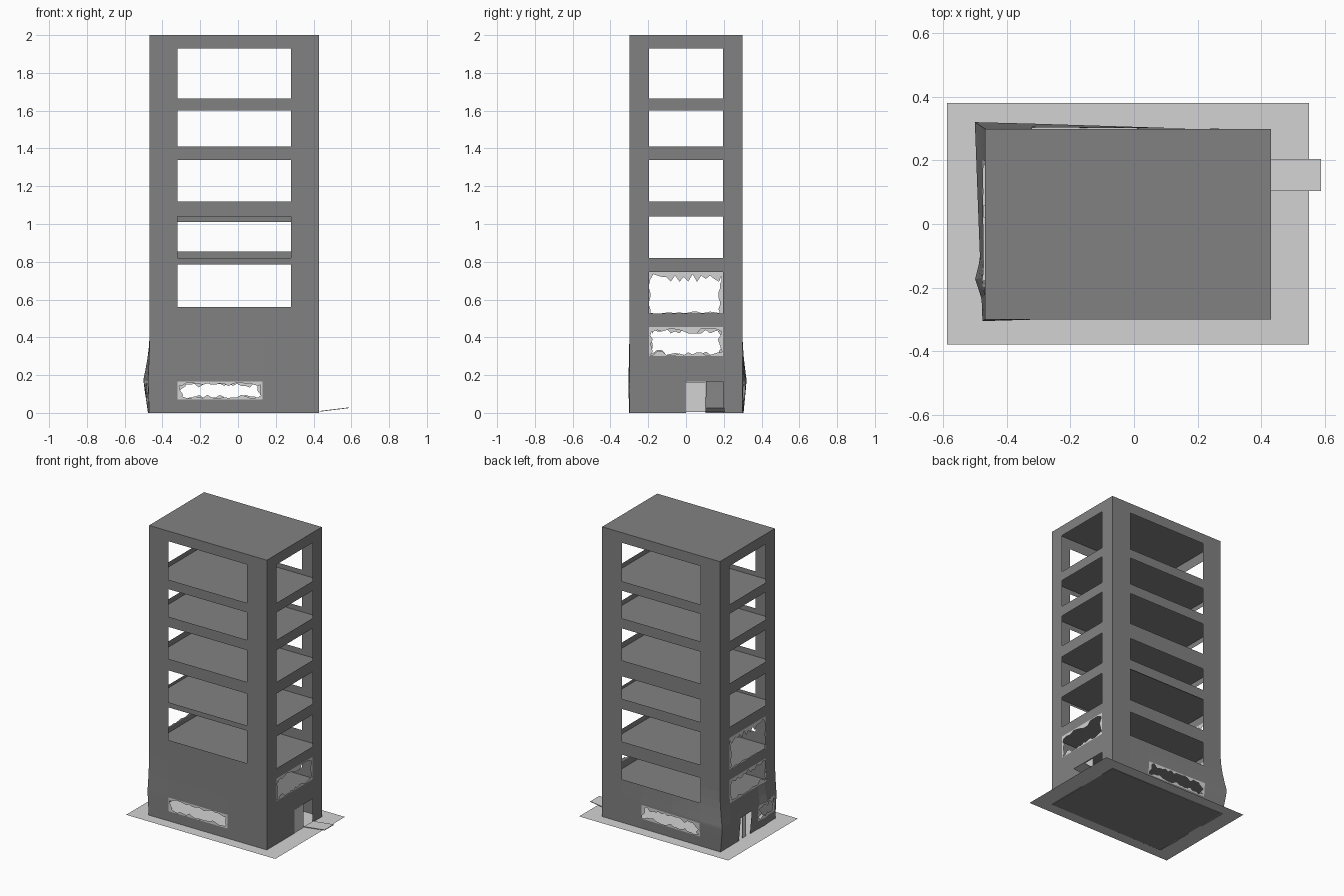
import bpy, bmesh, math, random

if "Cube" in bpy.data.objects:
    bpy.data.objects.remove(bpy.data.objects["Cube"])
random.seed(4)

X0, X1, Y0, Y1 = -0.468, 0.43, -0.3, 0.299


def material(name, value):
    m = bpy.data.materials.new(name)
    m.diffuse_color = (value, value, value, 1)
    m.use_nodes = True
    m.node_tree.nodes["Principled BSDF"].inputs["Base Color"].default_value = m.diffuse_color
    return m


CONCRETE = material("dark_concrete", 0.222)
PALE = material("pale_grey", 0.65)


def finish(name, bm, mat):
    me = bpy.data.meshes.new(name)
    bm.to_mesh(me)
    bm.free()
    me.materials.append(mat)
    ob = bpy.data.objects.new(name, me)
    bpy.context.collection.objects.link(ob)
    return ob


def box(name, x, y, z, mat):
    bm = bmesh.new()
    bmesh.ops.create_cube(bm, size=1)
    for v in bm.verts:
        v.co = [lo + (c + 0.5) * (hi - lo) for c, (lo, hi) in zip(v.co, (x, y, z))]
    return finish(name, bm, mat)


def sheet(name, x, y, z, mat):
    """Thin horizontal sheet."""
    bm = bmesh.new()
    corners = ((x[0], y[0]), (x[1], y[0]), (x[1], y[1]), (x[0], y[1]))
    bm.faces.new([bm.verts.new((*c, z)) for c in corners])
    return finish(name, bm, mat)


def clamp(t):
    return max(0.0, min(1.0, t))


def bulge(x, y, z):
    """Crumpled lower storey, strongest at the back left corner."""
    p = clamp((z + 0.06) / 0.22) if z < 0.18 else clamp((0.41 - z) / 0.23) ** 1.6
    left = clamp((-x - 0.3) / 0.168)
    back = clamp(y / 0.299)
    dent = 0.018 * clamp(1 - abs(y + 0.17) / 0.06)
    dx = -p * left * (0.008 + 0.024 * (y - Y0) / 0.6 + dent)
    dy = p * back * 0.021 * clamp((0.2 - x) / 0.67)
    dy -= p * clamp(-y / 0.3) * 0.005 * left
    return x + dx, y + dy, z


def wall(name, place, span, openings, flip):
    """Sheet wall on a grid, leaving out the cells inside the openings."""
    us, zs = set(span), {0, 2}
    for a, b, c, d in openings:
        us |= {a, b}
        zs |= {c, d}
    us |= {-0.23, -0.17, -0.11} if flip else set()
    zs |= {0.05, 0.12, 0.18, 0.23, 0.29, 0.35, 0.41}
    us, zs = sorted(us), sorted(zs)
    bm = bmesh.new()
    grid = [[bm.verts.new(bulge(*place(u, z))) for z in zs] for u in us]
    for i in range(len(us) - 1):
        for j in range(len(zs) - 1):
            u, z = (us[i] + us[i + 1]) / 2, (zs[j] + zs[j + 1]) / 2
            if any(a < u < b and c < z < d for a, b, c, d in openings):
                continue
            q = [grid[i][j], grid[i + 1][j], grid[i + 1][j + 1], grid[i][j + 1]]
            bm.faces.new(q[::-1] if flip else q)
    loose = [v for v in bm.verts if not v.link_faces]
    bmesh.ops.delete(bm, geom=loose, context='VERTS')
    return finish(name, bm, CONCRETE)


def broken_glass(name, place, opening, low, high_u, top, low_u):
    """Jagged ring of glass; one depth for each side of the opening."""
    a, b, c, d = opening
    w, h = b - a, d - c
    nu, nz = max(6, int(w / 0.022)), max(4, int(h / 0.022))
    rim = [(a + w * i / nu, c) for i in range(nu)]
    rim += [(b, c + h * i / nz) for i in range(nz)]
    rim += [(b - w * i / nu, d) for i in range(nu)]
    rim += [(a, d - h * i / nz) for i in range(nz)]
    bm = bmesh.new()
    outer, inner = [], []
    for u, z in rim:
        r = [random.choice((0.3, 0.5, 0.7, 1.0, 1.4)) for _ in range(2)]
        iu = min(max(u, a + low_u * r[0]), b - high_u * r[0])
        iz = min(max(z, c + low * r[1]), d - top * r[1])
        outer.append(bm.verts.new(bulge(*place(u, z))))
        inner.append(bm.verts.new(bulge(*place(iu, iz))))
    for i in range(len(rim)):
        j = (i + 1) % len(rim)
        bm.faces.new((outer[i], outer[j], inner[j], inner[i]))
    return finish(name, bm, PALE)


def front(u, z): return (u, Y0, z)
def rear(u, z): return (u, Y1, z)
def right(u, z): return (X1, u, z)
def left(u, z): return (X0, u, z)


# Window rows, from the top storey down
upper = [(1.665, 1.93), (1.41, 1.60), (1.12, 1.34)]
long_rows = upper + [(0.82, 1.04), (0.56, 0.785)]
rear_rows = upper + [(0.855, 1.01), (0.56, 0.785), (0.30, 0.47)]
side_rows = upper + [(0.82, 1.04), (0.525, 0.745), (0.30, 0.455)]
shop = (-0.32, 0.13, 0.07, 0.165)
side_shop = (-0.28, -0.10, 0.06, 0.17)
side_windows = [(-0.197, 0.197, c, d) for c, d in side_rows]

# Walls
wall("front_wall", front, (X0, X1), [(-0.32, 0.28, c, d) for c, d in long_rows] + [shop], False)
wall("rear_wall", rear, (X0, X1), [(-0.32, 0.28, c, d) for c, d in rear_rows] + [shop], True)
wall("right_wall", right, (Y0, Y1), side_windows + [(0, 0.197, 0, 0.165)], False)
wall("left_wall", left, (Y0, Y1), side_windows + [(-0.02, 0.1, 0, 0.165), side_shop], True)

# Floors, hidden behind the wall bands, and the roof
for i, z in enumerate((0, 0.25, 0.49, 0.80, 1.08, 1.375, 1.632, 2.0)):
    sheet("roof" if z == 2 else f"floor_{i}", (X0, X1), (Y0, Y1), z, CONCRETE)

# Pavement
sheet("pavement", (-0.588, 0.549), (-0.378, 0.38), 0.003, PALE)

# Broken windows: depths at the bottom, far end, top and near end
broken_glass("front_shop_glass", front, shop, 0.018, 0.02, 0.016, 0.03)
broken_glass("rear_shop_glass", rear, shop, 0.018, 0.02, 0.022, 0.03)
broken_glass("left_shop_glass", left, side_shop, 0.025, 0.025, 0.025, 0.025)
broken_glass("right_low_glass", right, side_windows[5], 0.02, 0.02, 0.024, 0.015)
broken_glass("left_low_glass", left, side_windows[5], 0.024, 0.02, 0.024, 0.015)
broken_glass("left_mid_glass", left, side_windows[4], 0.008, 0.026, 0.036, 0.006)

# Doors: one still hanging on each side, one fallen onto the pavement
box("right_door", (X1 - 0.006, X1 - 0.002), (0, 0.103), (0.004, 0.163), PALE)
box("left_door", (X0 - 0.004, X0), (0.02, 0.06), (0.004, 0.16), PALE)
fallen = box("fallen_door", (0, 0.158), (0.104, 0.204), (0, 0.004), PALE)
fallen.location = (X1 + 0.001, 0, 0.006)
fallen.rotation_euler = (0, -math.radians(7), 0)
